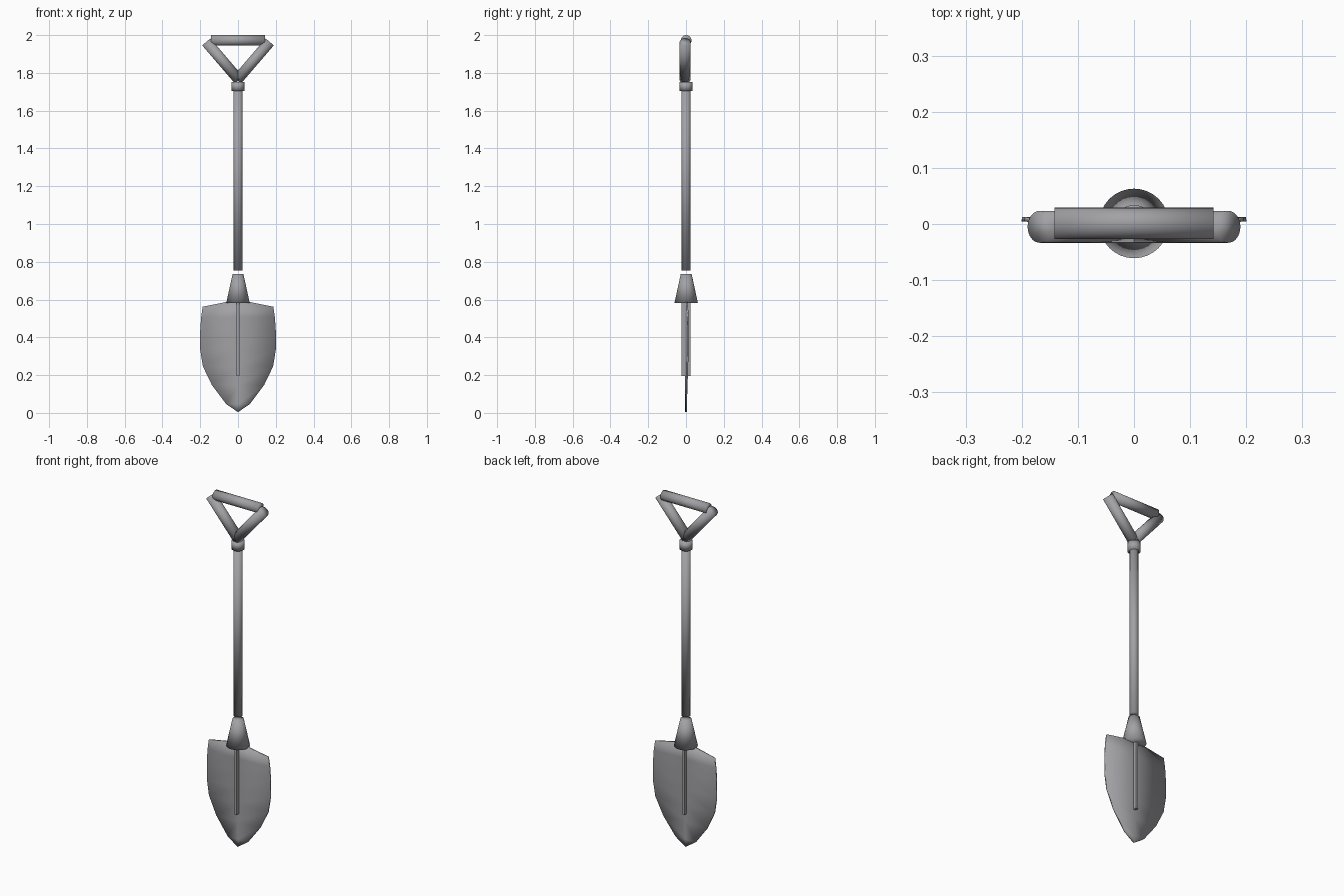
import bpy, bmesh
from mathutils import Vector

if "Cube" in bpy.data.objects:
    bpy.data.objects.remove(bpy.data.objects["Cube"])

steel = bpy.data.materials.new("dark_steel")
steel.diffuse_color = (0.36, 0.36, 0.38, 1)
steel.use_nodes = True
steel.node_tree.nodes["Principled BSDF"].inputs["Base Color"].default_value = steel.diffuse_color


def rod(name, a, b, r1, r2=None):
    """Round bar (or cone) from point a to point b, softly shaded all over."""
    a, b = Vector(a), Vector(b)
    bpy.ops.mesh.primitive_cone_add(vertices=32, radius1=r1, radius2=r1 if r2 is None else r2,
                                    depth=(b - a).length, location=(a + b) / 2)
    obj = bpy.context.object
    obj.name = name
    obj.rotation_euler = (b - a).to_track_quat('Z', 'Y').to_euler()
    obj.data.materials.append(steel)
    bpy.ops.object.shade_smooth()
    return obj


# Handle: shaft, collar, two splayed arms and a cross grip
rod("shaft", (0, 0, 0.753), (0, 0, 1.72), 0.0235)
rod("collar", (0, 0, 1.704), (0, 0, 1.752), 0.034)
for side, label in ((-1, "left"), (1, "right")):
    rod(label + "_arm", (side * -0.005, -0.005, 1.763), (side * 0.168, -0.005, 1.964), 0.0285)
rod("grip", (-0.142, 0.001, 1.972), (0.142, 0.001, 1.972), 0.028)

# Tapered socket joining the blade
rod("socket", (0, 0.001, 0.582), (0, 0.001, 0.734), 0.062, 0.029)

# Blade: half-width, edge height and centre height per row, slightly folded at the middle
rows = [(0.063, 0.047, 0.047), (0.138, 0.147, 0.147), (0.186, 0.247, 0.247),
        (0.2, 0.335, 0.335), (0.2, 0.435, 0.435), (0.195, 0.507, 0.507),
        (0.187, 0.562, 0.6)]
bm = bmesh.new()
tip = bm.verts.new((0, 0, 0.004))
grid = [[bm.verts.new((-w, 0.22 * w * w, z)), bm.verts.new((0, 0, mid)),
         bm.verts.new((w, 0.22 * w * w, z))] for w, z, mid in rows]
for c in range(2):
    bm.faces.new((tip, grid[0][c + 1], grid[0][c]))
    for lo, hi in zip(grid, grid[1:]):
        bm.faces.new((lo[c], lo[c + 1], hi[c + 1], hi[c]))
bmesh.ops.recalc_face_normals(bm, faces=bm.faces)
mesh = bpy.data.meshes.new("blade")
bm.to_mesh(mesh)
bm.free()
mesh.materials.append(steel)
blade = bpy.data.objects.new("blade", mesh)
bpy.context.collection.objects.link(blade)
solid = blade.modifiers.new("thickness", 'SOLIDIFY')
solid.thickness = 0.008
solid.offset = 0
mesh.shade_smooth()

# Stiffening rib down the middle of the blade
bpy.ops.mesh.primitive_cube_add(size=1, location=(0, 0, 0.388))
rib = bpy.context.object
rib.name = "rib"
rib.scale = (0.015, 0.046, 0.387)
rib.data.materials.append(steel)
